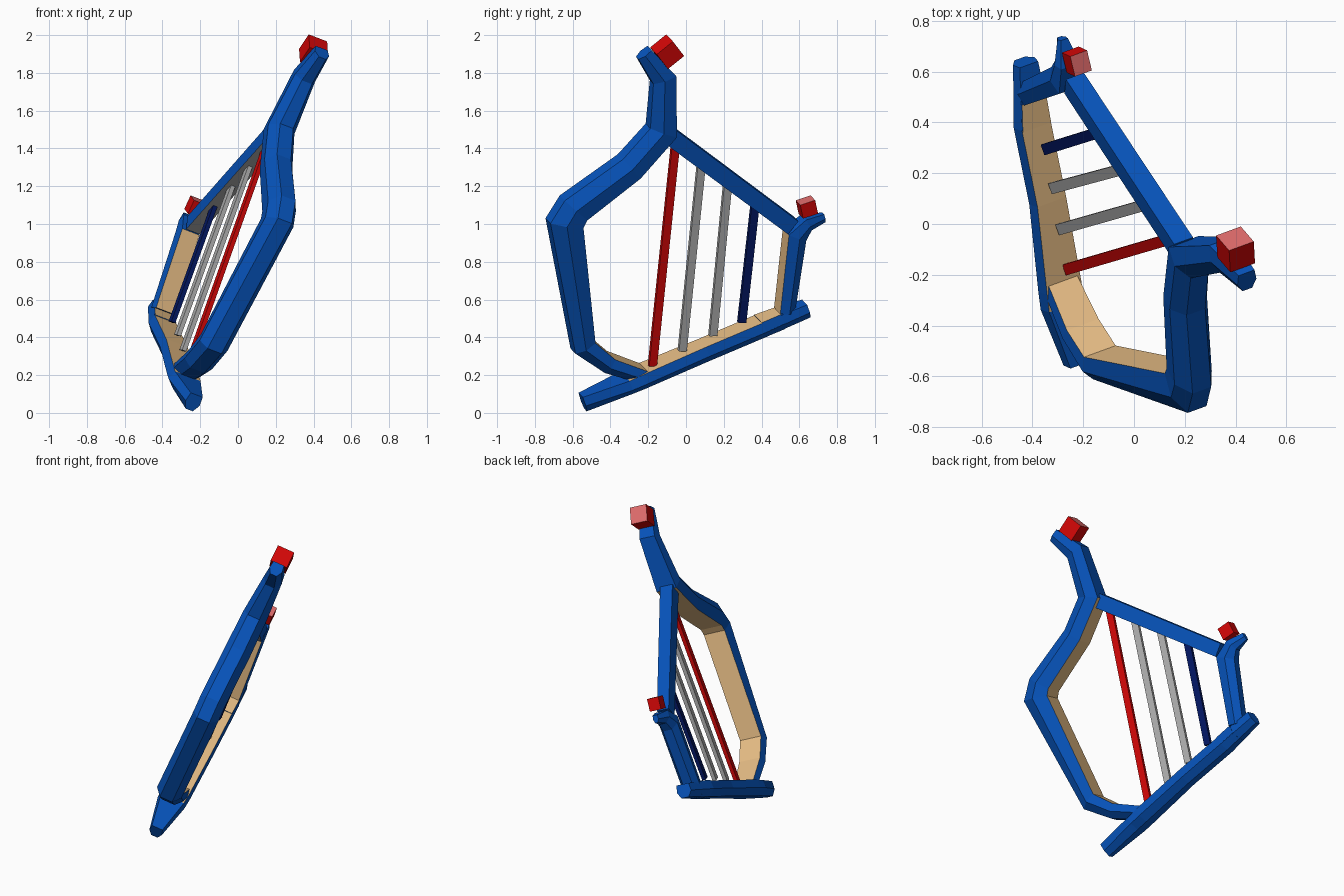
import bpy, bmesh
from mathutils import Vector

if "Cube" in bpy.data.objects:
    bpy.data.objects.remove(bpy.data.objects["Cube"])

# colours
def mat(name, r, g, b):
    m = bpy.data.materials.new(name)
    m.diffuse_color = (r, g, b, 1)
    m.use_nodes = True
    m.node_tree.nodes["Principled BSDF"].inputs["Base Color"].default_value = m.diffuse_color
    return m

BLUE = mat("frame blue", 0.002, 0.088, 0.50)
TAN = mat("inner tan", 0.78, 0.50, 0.23)
RED = mat("red", 0.66, 0.002, 0.002)
GRAY = mat("string gray", 0.45, 0.45, 0.45)
NAVY = mat("navy", 0.001, 0.009, 0.13)
PINK = mat("light red", 0.75, 0.15, 0.15)

# the whole harp lies in one leaning plane with normal N
N = Vector((0.883, 0.323, -0.339)).normalized()

def on_plane(y, z, dx=0.0):
    return Vector((-0.434 - 0.366 * y + 0.384 * z + dx, y, z))

def finish(name, bm, mats):
    bmesh.ops.recalc_face_normals(bm, faces=bm.faces)
    me = bpy.data.meshes.new(name)
    bm.to_mesh(me)
    bm.free()
    for m in mats:
        me.materials.append(m)
    ob = bpy.data.objects.new(name, me)
    bpy.context.collection.objects.link(ob)
    return ob

HEX = [(-1, -.85), (-1, .85), (.1, 1), (1, .5), (1, -.5), (.1, -1)]
RECT = [(-1, -1), (-1, 1), (1, 1), (1, -1)]

def sweep(name, path, section, mats, inner=()):
    """path rows: y, z, half width, half depth, x shift; 'inner' = segments with coloured inside"""
    pts = [on_plane(p[0], p[1], p[4] if len(p) > 4 else 0) for p in path]
    bm = bmesh.new()
    rings = []
    for i, p in enumerate(pts):
        a = (p - pts[i - 1]).normalized() if i else None
        b = (pts[i + 1] - p).normalized() if i < len(pts) - 1 else None
        a, b = a or b, b or a
        t = (a + b).normalized()
        w = t.cross(N).normalized() / max(t.dot(a), 0.6)
        hw, d = path[i][2], path[i][3]
        rings.append([bm.verts.new(p + w * hw * s + N * d * n) for s, n in section])
    k = len(section)
    for i in range(len(rings) - 1):
        for j in range(k):
            f = bm.faces.new((rings[i][j], rings[i][(j + 1) % k],
                              rings[i + 1][(j + 1) % k], rings[i + 1][j]))
            f.material_index = 1 if j == 0 and i in inner else 0
    bm.faces.new(rings[0])
    bm.faces.new(rings[-1])
    return finish(name, bm, mats)

# curved arm with neck and head
sweep("curved_arm", [
    (-0.225, 1.905, .042, .042, .065),
    (-0.125, 1.775, .060, .060, .060),
    (-0.135, 1.50, .070, .078, .035),
    (-0.305, 1.31, .070, .083, .030),
    (-0.600, 1.09, .080, .083, .025),
    (-0.648, 1.01, .083, .083, .025),
    (-0.550, 0.36, .055, .083, -.035),
    (-0.420, 0.265, .046, .083, -.03),
    (-0.240, 0.205, .040, .075, -.02)], HEX, [BLUE, TAN], (2, 3, 4, 5, 6, 7))

# base bar with foot and end stub
sweep("base_bar", [
    (-0.545, 0.055, .046, .042, -.025),
    (-0.310, 0.155, .046, .090, -.025),
    (-0.240, 0.185, .048, .090, -.02),
    (0.100, 0.329, .048, .075, .0),
    (0.400, 0.456, .048, .075, .0),
    (0.640, 0.550, .042, .048, .025)], HEX, [BLUE, TAN], (1, 2, 3))

# inner tan strip continues to the post
sweep("base_bar_inner_end", [
    (0.395, 0.456, .0495, .074, .0),
    (0.500, 0.497, .0495, .064, .012)], HEX, [BLUE, TAN], (0,))

# short post ending in a pointed horn
sweep("short_post", [
    (0.525, 0.54, .045, .060, .015),
    (0.578, 0.94, .055, .060, .01),
    (0.640, 1.005, .038, .050, .015),
    (0.732, 1.035, .024, .018, .02)], HEX, [BLUE, TAN], (0,))

# straight top bar with gray underside
sweep("top_bar", [
    (0.555, 0.993, .044, .040, .02),
    (-0.095, 1.475, .046, .042, .025)], RECT, [BLUE, GRAY], (0,))

# strings
for name, top, bottom, m in [
        ("red_string", (-0.055, 1.43), (-0.178, 0.25), RED),
        ("gray_string_1", (0.08, 1.31), (-0.02, 0.33), GRAY),
        ("gray_string_2", (0.22, 1.21), (0.142, 0.41), GRAY),
        ("navy_string", (0.365, 1.10), (0.295, 0.48), NAVY)]:
    sweep(name, [top + (.022, .012, .02), bottom + (.022, .012, .008)], RECT, [m])

# tuning blocks on head and horn, one lighter face each
def block(name, centre, start, end, su, sw, sn, light):
    u = (on_plane(*end) - on_plane(*start)).normalized()
    w = u.cross(N)
    bm = bmesh.new()
    bmesh.ops.create_cube(bm, size=1)
    for v in bm.verts:
        v.co = Vector(centre) + u * v.co.x * su + w * v.co.y * sw + N * v.co.z * sn
    bm.normal_update()
    for f in bm.faces:
        c = f.calc_center_median() - Vector(centre)
        f.material_index = 1 if c.normalized().dot(w * light) > 0.9 else 0
    finish(name, bm, [RED, PINK])

block("head_block", (0.40, -0.10, 1.912), (-0.125, 1.775), (-0.225, 1.905), .11, .11, .11, 1)
block("horn_block", (-0.225, 0.640, 1.09), (0.640, 1.005), (0.732, 1.035), .085, .08, .075, -1)
